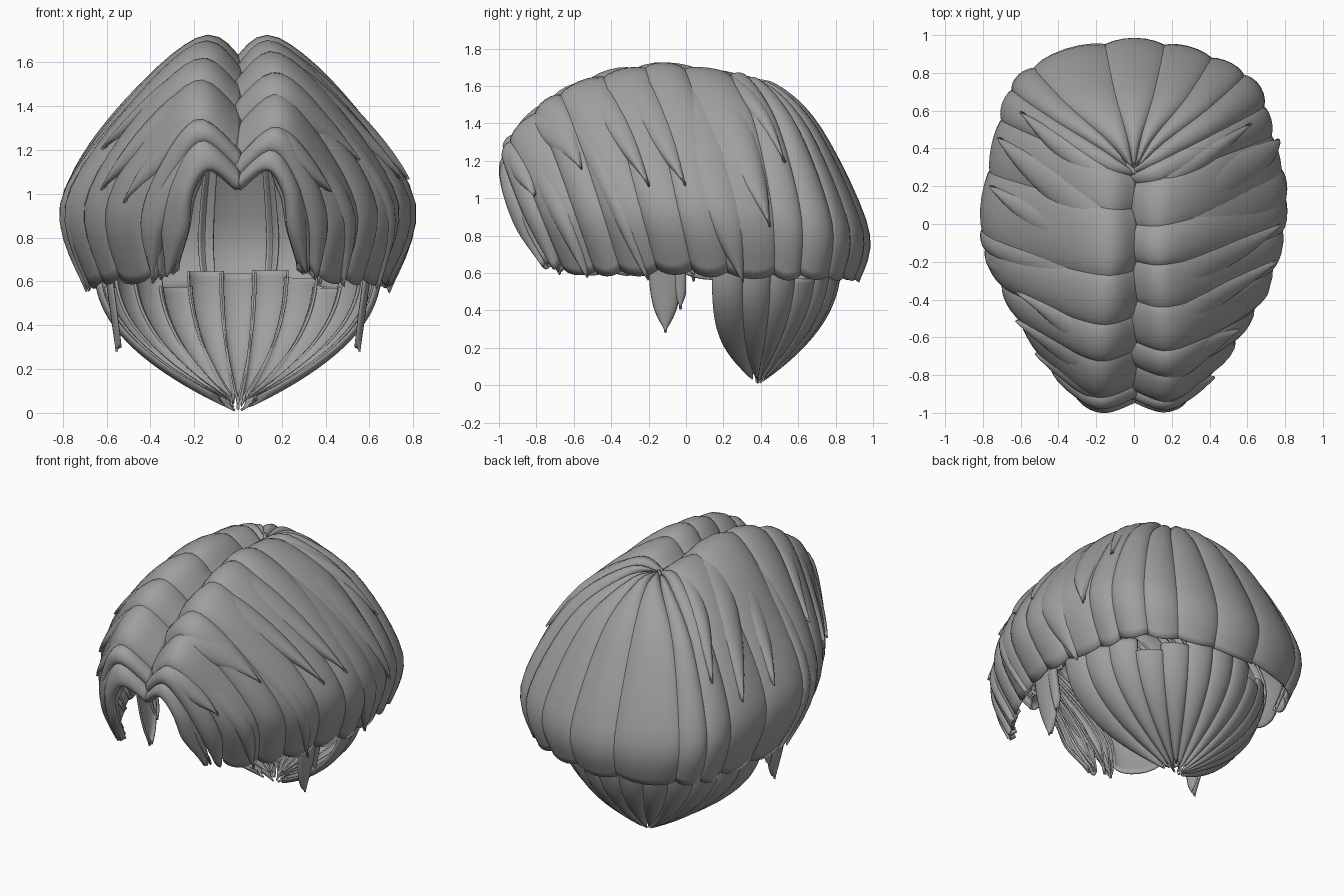
import bpy, math, random
from mathutils import Vector

random.seed(7)
cube = bpy.data.objects.get("Cube")
if cube:
    bpy.data.objects.remove(cube, do_unlink=True)

hair = bpy.data.materials.new("grey_hair")
hair.use_nodes = True
GREY = (0.35, 0.35, 0.35, 1)
hair.diffuse_color = GREY
hair.node_tree.nodes["Principled BSDF"].inputs["Base Color"].default_value = GREY

# Guide strands on the left half, from the forehead round to the middle of the back
GUIDES = [
    [(0, -.93, 1.02), (.13, -.98, 1.11), (.22, -.97, 1), (.24, -.9, .82), (.29, -.77, .64)],
    [(0, -.87, 1.18), (.18, -.93, 1.32), (.34, -.84, 1.12), (.43, -.74, .87), (.38, -.63, .6)],
    [(0, -.6, 1.43), (.18, -.65, 1.56), (.42, -.56, 1.34), (.64, -.43, .94), (.56, -.32, .58)],
    [(0, -.2, 1.58), (.16, -.22, 1.69), (.47, -.15, 1.42), (.78, -.05, .96), (.66, .04, .57)],
    [(0, .22, 1.59), (.16, .25, 1.65), (.47, .37, 1.41), (.72, .47, .93), (.63, .48, .56)],
    [(0, .26, 1.59), (.13, .42, 1.59), (.37, .62, 1.35), (.55, .8, .86), (.49, .77, .56)],
    [(0, .28, 1.59), (0, .46, 1.59), (0, .7, 1.36), (0, .95, .83), (0, .9, .56)],
]
guides = [[Vector(p) for p in g] for g in GUIDES]
guides += [[Vector((-p.x, p.y, p.z)) for p in g] for g in guides[-2::-1]]
LAST = len(guides) - 1


def spline(points, f):
    """Smooth curve through points, f running from 0 to 1."""
    n = len(points) - 1
    f = min(max(f, 0), 1) * n
    i = min(int(f), n - 1)
    f -= i
    a, b, c, d = (points[min(max(k, 0), n)] for k in range(i - 1, i + 3))
    return (b * 2 + (c - a) * f + (a * 2 - b * 5 + c * 4 - d) * f * f
            + (b * 3 - a - c * 3 + d) * f ** 3) / 2


def crown(t, s):
    return spline([spline(g, s) for g in guides], t / LAST)


def nape(t, s):
    """Bowl under the back: t sweeps left to right, s runs down to the point."""
    a = math.pi * (.5 - t)
    top, tip = Vector((.65 * math.sin(a), .14 + .68 * math.cos(a), .66)), Vector((0, .38, .01))
    r = 1 - s ** 2.2
    ry = 1 - s ** 4 if top.y < tip.y else r
    return Vector((top.x * r, tip.y + (top.y - tip.y) * ry, top.z + (tip.z - top.z) * s))


def burn(t, s):
    """Flat guide in front of the ear."""
    return Vector((.62 - .07 * s, -.2 + t * .2, .78 - .5 * s))


def normal(surf, t, s, top):
    t, s, e = min(max(t, .02), top - .02), min(max(s, .06), .94), .01
    n = (surf(t, s + e) - surf(t, s - e)).cross(surf(t + e, s) - surf(t - e, s))
    return n.normalized()


def lock(name, surf, top, t, half, s0=0, s1=1, bulge=.045, lift=-.022, sink=0, tip=.6,
         root=1, drift=0, rows=22, flip=False):
    """One arched strand laid on a guide surface."""
    cols = 10
    verts, faces = [], []
    for i in range(rows + 1):
        f = i / rows
        s = s0 + (s1 - s0) * f
        w = half * (1 - (1 - tip) * f ** 4) * (root + (1 - root) * min(1, f * 3))
        for j in range(cols + 1):
            u = math.sin((j / cols - .5) * math.pi)
            tt = min(max(t + drift * f * f + u * w, 0), top)
            arch = bulge * math.sqrt(max(0, 1 - u * u)) + lift - sink * (1 - f) ** 2
            # rounded end of the strand
            ss = s - (s1 - s0) * .03 * u * u * f ** 4
            p = surf(tt, ss) + normal(surf, tt, ss, top) * arch
            verts.append((-p.x if flip else p.x, p.y, p.z))
    for i in range(rows):
        for j in range(cols):
            a = i * (cols + 1) + j
            q = (a, a + cols + 1, a + cols + 2, a + 1)
            faces.append(q[::-1] if flip else q)
    mesh = bpy.data.meshes.new(name)
    mesh.from_pydata(verts, [], faces)
    mesh.polygons.foreach_set("use_smooth", [True] * len(faces))
    mesh.materials.append(hair)
    ob = bpy.data.objects.new(name, mesh)
    bpy.context.collection.objects.link(ob)
    solid = ob.modifiers.new("thickness", "SOLIDIFY")
    solid.thickness, solid.offset = .01, -1


# Main locks, falling from the parting and fanning out at the crown
edges = [0]
while edges[-1] < LAST:
    edges.append(edges[-1] + random.uniform(.4, .75))
scale = LAST / edges[-1]
for k, (a, b) in enumerate(zip(edges, edges[1:])):
    mid, half = (a + b) / 2 * scale, (b - a) / 2 * scale
    front = abs(mid - LAST / 2) > 4.9
    lock(f"main_lock_{k}", crown, LAST, mid, half * 1.2, s1=random.uniform(.97, 1),
         tip=.5 if front else 1, bulge=random.uniform(.04, .055))

# Pointed locks that rise out of the sides and sweep backwards
for side in (0, 1):
    for k in range(9):
        t = .7 + k * .42 + random.uniform(-.12, .12)
        end = random.choice((.62, .7, .8, 1))
        lock(f"over_lock_{side}_{k}", crown, LAST, LAST - t if side else t,
             random.uniform(.2, .3), s0=.1, s1=end, bulge=.05, lift=-.01, sink=.07,
             tip=.03, drift=random.uniform(.2, .45) * (-1 if side else 1))

# Wisps hanging beside the forehead
for side in (0, 1):
    for k in range(3):
        t = .15 + .3 * k
        lock(f"wisp_{side}_{k}", crown, LAST, LAST - t if side else t, .14, s0=.25,
             s1=1 - .03 * (k % 2), bulge=.04, lift=-.03, sink=.04, tip=.05, root=.6)

# Nape locks, drawn in to a point below the back
COUNT = 13
for k in range(COUNT):
    lock(f"nape_lock_{k}", nape, 1, (k + .5) / COUNT, .57 / COUNT, s0=random.uniform(0, .14),
         s1=random.uniform(.94, 1), bulge=.035, lift=-.025, tip=.9)

# Pointed locks in front of the ears
for flip in (False, True):
    for k, (t, half, end) in enumerate(((.45, .45, 1), (.85, .25, .75))):
        lock(f"ear_lock_{int(flip)}_{k}", burn, 1, t, half, s1=end, bulge=.03,
             tip=.03, flip=flip)
